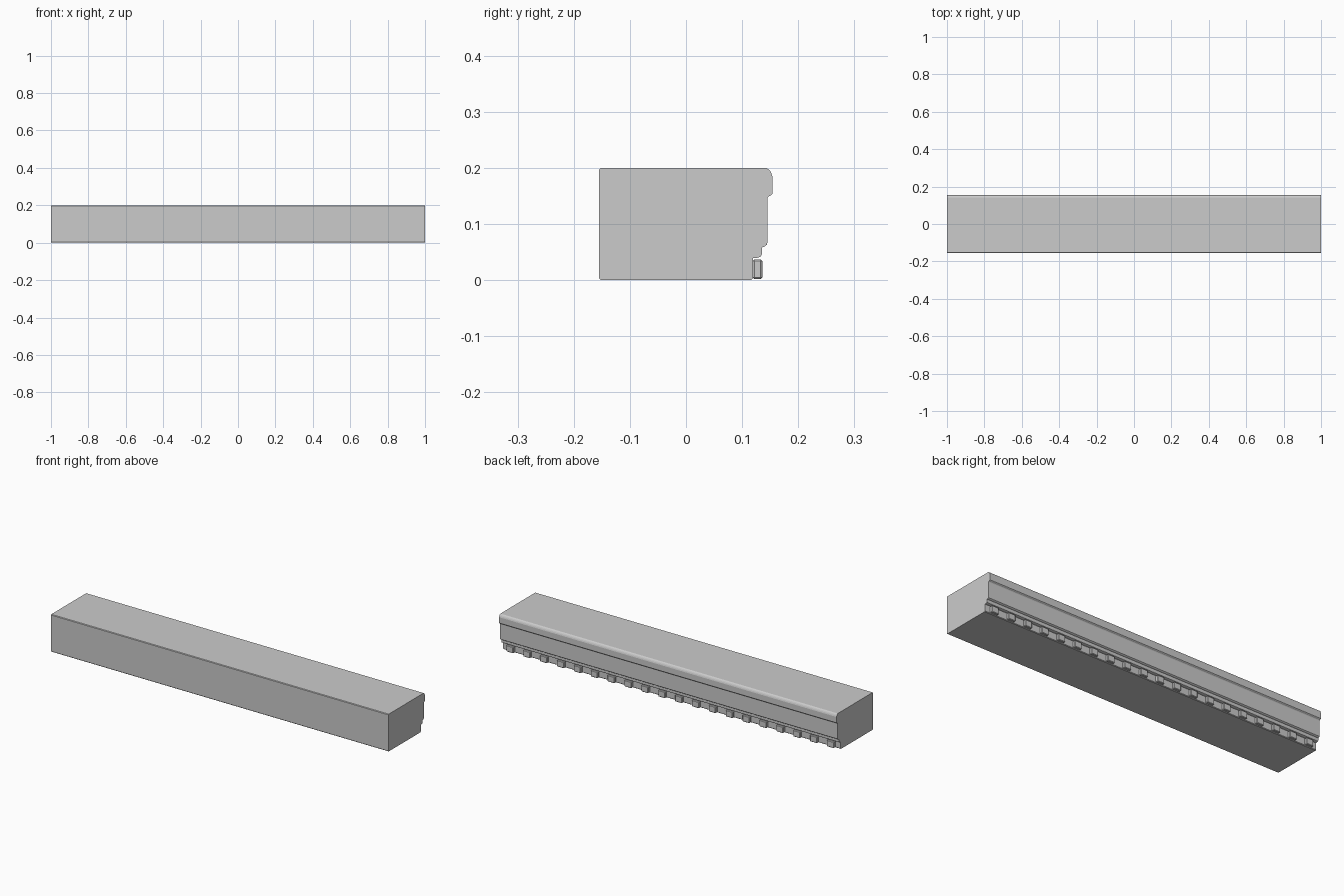
import bpy, bmesh
from mathutils import Matrix

if "Cube" in bpy.data.objects:
    bpy.data.objects.remove(bpy.data.objects["Cube"])

# Moulding cross-section (y, z), swept along x
profile = [
    (-0.155, 0.003), (-0.152, 0.0), (0.116, 0.0), (0.119, 0.003),
    (0.119, 0.039), (0.129, 0.040), (0.133, 0.042), (0.135, 0.046),
    (0.135, 0.058), (0.140, 0.060), (0.144, 0.063), (0.145, 0.067),
    (0.145, 0.146), (0.147, 0.149), (0.151, 0.151), (0.154, 0.154),
    (0.154, 0.185), (0.152, 0.191), (0.149, 0.196), (0.143, 0.200),
    (-0.152, 0.200), (-0.155, 0.197),
]


def make_object(name, bm):
    bmesh.ops.recalc_face_normals(bm, faces=bm.faces[:])
    mesh = bpy.data.meshes.new(name)
    bm.to_mesh(mesh)
    bm.free()
    obj = bpy.data.objects.new(name, mesh)
    bpy.context.collection.objects.link(obj)
    return obj


# Cornice body
bm = bmesh.new()
face = bm.faces.new([bm.verts.new((-1, y, z)) for y, z in profile])
ext = bmesh.ops.extrude_face_region(bm, geom=[face], use_keep_orig=True)
bmesh.ops.translate(bm, vec=(2, 0, 0),
                    verts=[g for g in ext["geom"] if isinstance(g, bmesh.types.BMVert)])
make_object("cornice_body", bm)

# Row of bevelled dentil blocks under the moulding
bm = bmesh.new()
for i in range(20):
    m = Matrix.Translation((-0.95 + 0.1 * i, 0.1275, 0.0195)) @ Matrix.Diagonal((0.042, 0.017, 0.035, 1))
    bmesh.ops.create_cube(bm, size=1, matrix=m)
bmesh.ops.bevel(bm, geom=bm.edges[:], offset=0.003, segments=1,
                affect='EDGES', profile=0.5)
make_object("dentil_row", bm)
